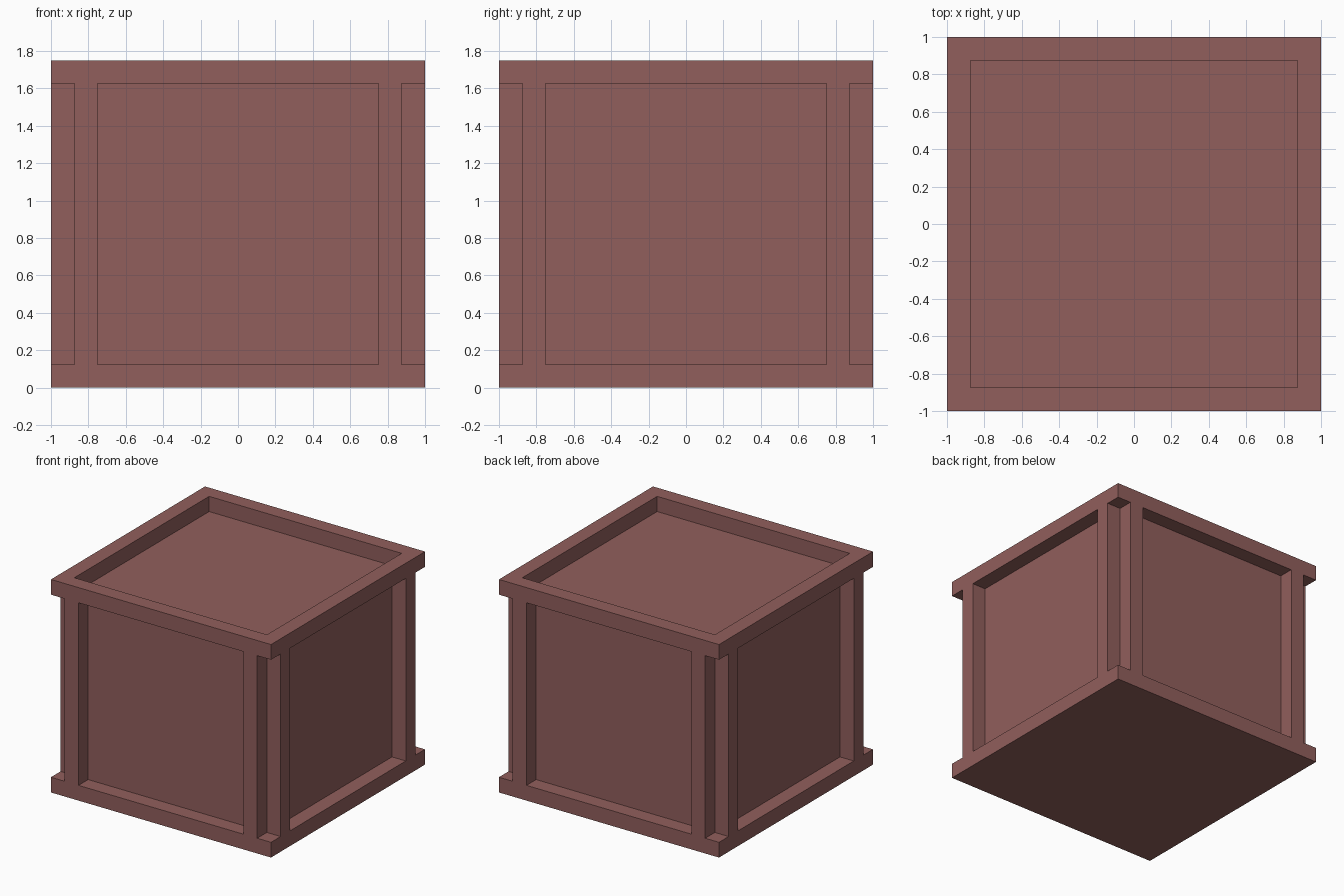
import bpy, bmesh

if "Cube" in bpy.data.objects:
    bpy.data.objects.remove(bpy.data.objects["Cube"])

# Grid lines of the crate: frame thickness is 0.125 everywhere
X = [-1, -0.875, -0.75, 0.75, 0.875, 1]
Z = [0, 0.125, 1.625, 1.75]
N, H = len(X) - 1, len(Z) - 1


def solid(i, j, k):
    """True where the crate has material in grid cell i, j, k."""
    if not (0 <= i < N and 0 <= j < N and 0 <= k < H):
        return False
    inner = 0 < i < N - 1 and 0 < j < N - 1
    if k == 0:                       # base slab
        return True
    if k == H - 1:                   # raised top rim
        return not inner
    # core box plus the upright stiles beside the open corners
    stile = (i in (0, N - 1) and j in (1, N - 2)) or (j in (0, N - 1) and i in (1, N - 2))
    return inner or stile


bm = bmesh.new()


def skin(i, j, k):
    """Add only the exposed faces of one solid cell."""
    cell = (i, j, k)
    for axis in range(3):
        u, v = (axis + 1) % 3, (axis + 2) % 3
        for side in (0, 1):
            near = list(cell)
            near[axis] += 2 * side - 1
            if solid(*near):
                continue
            ring = []
            for du, dv in ((0, 0), (1, 0), (1, 1), (0, 1)):
                p = list(cell)
                p[axis] += side
                p[u] += du
                p[v] += dv
                ring.append(bm.verts.new((X[p[0]], X[p[1]], Z[p[2]])))
            bm.faces.new(ring if side else ring[::-1])


for i in range(N):
    for j in range(N):
        for k in range(H):
            if solid(i, j, k):
                skin(i, j, k)
bmesh.ops.remove_doubles(bm, verts=bm.verts, dist=1e-5)

# Crate object with one flat colour
mesh = bpy.data.meshes.new("crate")
bm.to_mesh(mesh)
bm.free()
mat = bpy.data.materials.new("dusty red brown")
mat.diffuse_color = (0.283, 0.114, 0.107, 1)
mat.use_nodes = True
mat.node_tree.nodes["Principled BSDF"].inputs["Base Color"].default_value = mat.diffuse_color
mesh.materials.append(mat)
bpy.context.collection.objects.link(bpy.data.objects.new("crate", mesh))
